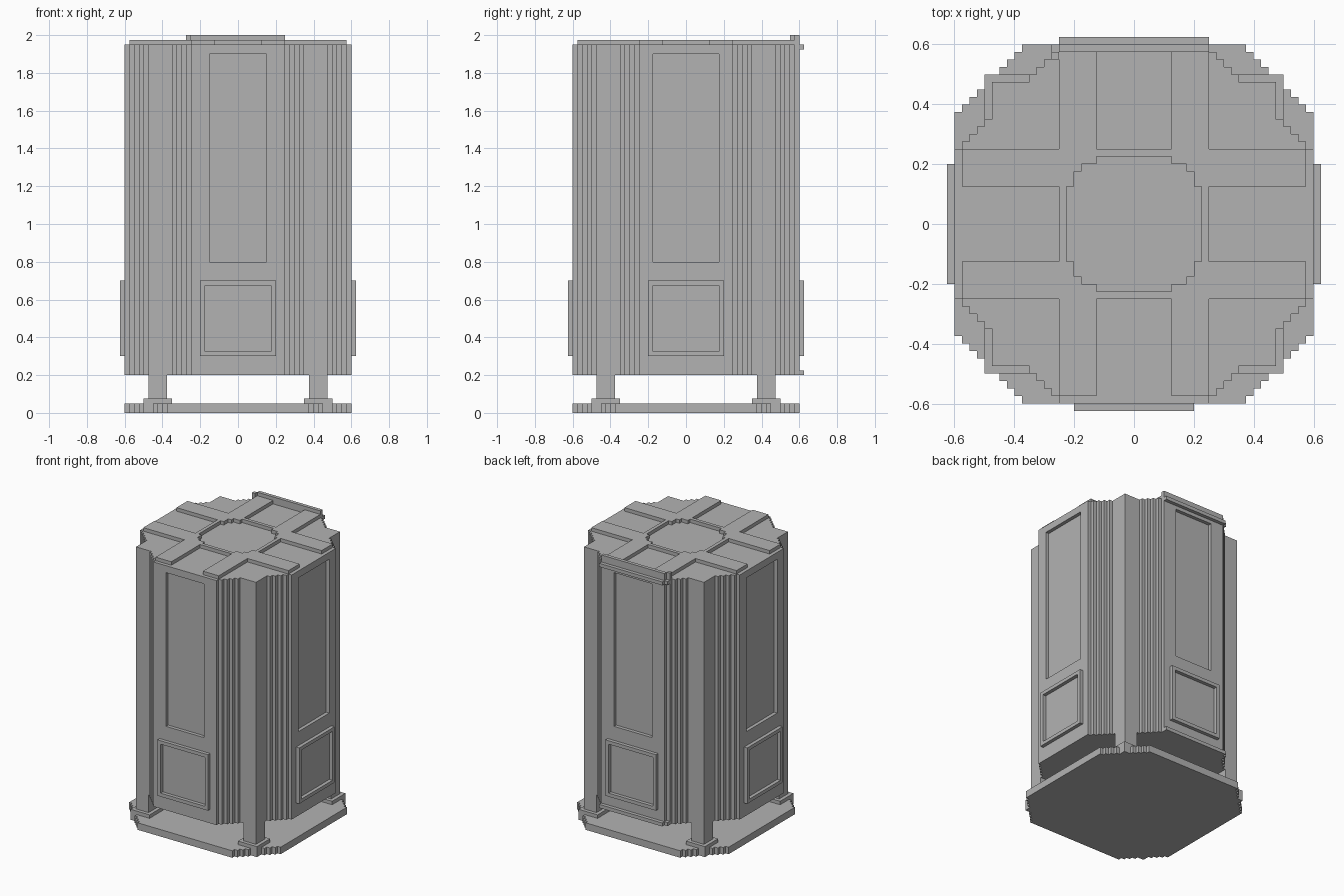
import bpy
import bmesh
from math import pi
from mathutils import Matrix

cube = bpy.data.objects.get("Cube")
if cube:
    bpy.data.objects.remove(cube)

STEP = 0.025

grey = bpy.data.materials.new("plain grey")
grey.use_nodes = True
colour = (0.45, 0.45, 0.45, 1)
grey.diffuse_color = colour
grey.node_tree.nodes["Principled BSDF"].inputs["Base Color"].default_value = colour


def four_way(quadrant):
    """Repeat a quarter outline around the centre."""
    points, part = [], list(quadrant)
    for _ in range(4):
        points += part
        part = [(y, -x) for x, y in part]
    return points


def stair(flat, reach):
    """Quarter of an octagon whose diagonal side is a staircase."""
    x, y = flat, reach
    points = [(x, y)]
    for _ in range(round((reach - flat) / STEP)):
        y -= STEP
        points.append((x, y))
        x += STEP
        points.append((x, y))
    return points


def rectangle(x0, x1, y0, y1):
    return [(x0, y0), (x1, y0), (x1, y1), (x0, y1)]


def plate(name, outline, z0, z1, hole=None, matrix=None):
    """Extrude an outline, with an optional hole, from z0 to z1."""
    bm = bmesh.new()
    loops = [[bm.verts.new((x, y, z0)) for x, y in pts]
             for pts in (outline, hole) if pts]
    if hole:
        edges = [bm.edges.new((v, loop[i - 1]))
                 for loop in loops for i, v in enumerate(loop)]
        bmesh.ops.triangle_fill(bm, edges=edges, use_beauty=True)
    else:
        bm.faces.new(loops[0])
    grown = bmesh.ops.extrude_face_region(bm, geom=bm.faces[:])["geom"]
    top = [v for v in grown if isinstance(v, bmesh.types.BMVert)]
    bmesh.ops.translate(bm, verts=top, vec=(0, 0, z1 - z0))
    if matrix:
        bm.transform(matrix)
    bmesh.ops.recalc_face_normals(bm, faces=bm.faces[:])
    mesh = bpy.data.meshes.new(name)
    bm.to_mesh(mesh)
    bm.free()
    mesh.materials.append(grey)
    obj = bpy.data.objects.new(name, mesh)
    bpy.context.collection.objects.link(obj)
    return obj


# Base slab, with a square corner under each post
base = [p for p in stair(0.375, 0.6) if min(p) < 0.46]
base.insert(len(base) // 2, (0.5, 0.5))
plate("base_slab", four_way(base), 0, 0.05)

# Corner posts and their foot pads
for i in range(4):
    turn = Matrix.Rotation(i * pi / 2, 4, 'Z')
    plate(f"foot_pad_{i + 1}", rectangle(0.35, 0.5, 0.35, 0.5), 0.05, 0.075, matrix=turn)
    plate(f"post_{i + 1}", rectangle(0.375, 0.475, 0.375, 0.475), 0.075, 1.95, matrix=turn)

# Body with a tall sunken panel and a raised frame on each side
body = plate("body", four_way(stair(0.25, 0.6)), 0.2, 1.95)
cutters = []
for i, side in enumerate(("front", "left", "back", "right")):
    face = Matrix.Rotation(i * pi / 2, 4, 'Z') @ Matrix.Rotation(pi / 2, 4, 'X')
    half = 0.175 if i % 2 else 0.15
    cutter = plate(f"{side}_panel_cutter", rectangle(-half, half, 0.8, 1.9),
                   0.575, 0.65, matrix=face)
    cutter.hide_render = True
    cutters.append(cutter)
    cut = body.modifiers.new(f"{side}_panel", 'BOOLEAN')
    cut.operation = 'DIFFERENCE'
    cut.solver = 'EXACT'
    cut.object = cutter
    plate(f"{side}_lower_frame", rectangle(-0.2, 0.2, 0.3, 0.7), 0.6, 0.625,
          hole=rectangle(-0.175, 0.175, 0.325, 0.675), matrix=face)

bpy.context.view_layer.update()
graph = bpy.context.evaluated_depsgraph_get()
carved = bpy.data.meshes.new_from_object(body.evaluated_get(graph))
body.modifiers.clear()
body.data = carved
for cutter in cutters:
    bpy.data.objects.remove(cutter)

# Trim bands around the bottom and top of the body
shell = four_way(stair(0.25, 0.6))
band = four_way(stair(0.25, 0.625))
plate("lower_band", band, 0.2, 0.225, hole=shell)
plate("upper_band", band, 1.925, 1.95, hole=shell)

# Roof rim and ribbed deck with a sunken round centre
plate("roof_rim", shell, 1.95, 2.0, hole=four_way(stair(0.25, 0.575)))
a, b, c = 0.125, 0.25, 0.575
ribs = [(a, b), (a, c), (b, c), (b, b), (c, b), (c, a), (b, a)]
hub = [(a, 0.225), (a, 0.2), (0.175, 0.2), (0.175, 0.175),
       (0.2, 0.175), (0.2, a), (0.225, a)]
plate("roof_ribs", four_way(ribs), 1.95, 1.975, hole=four_way(hub))
